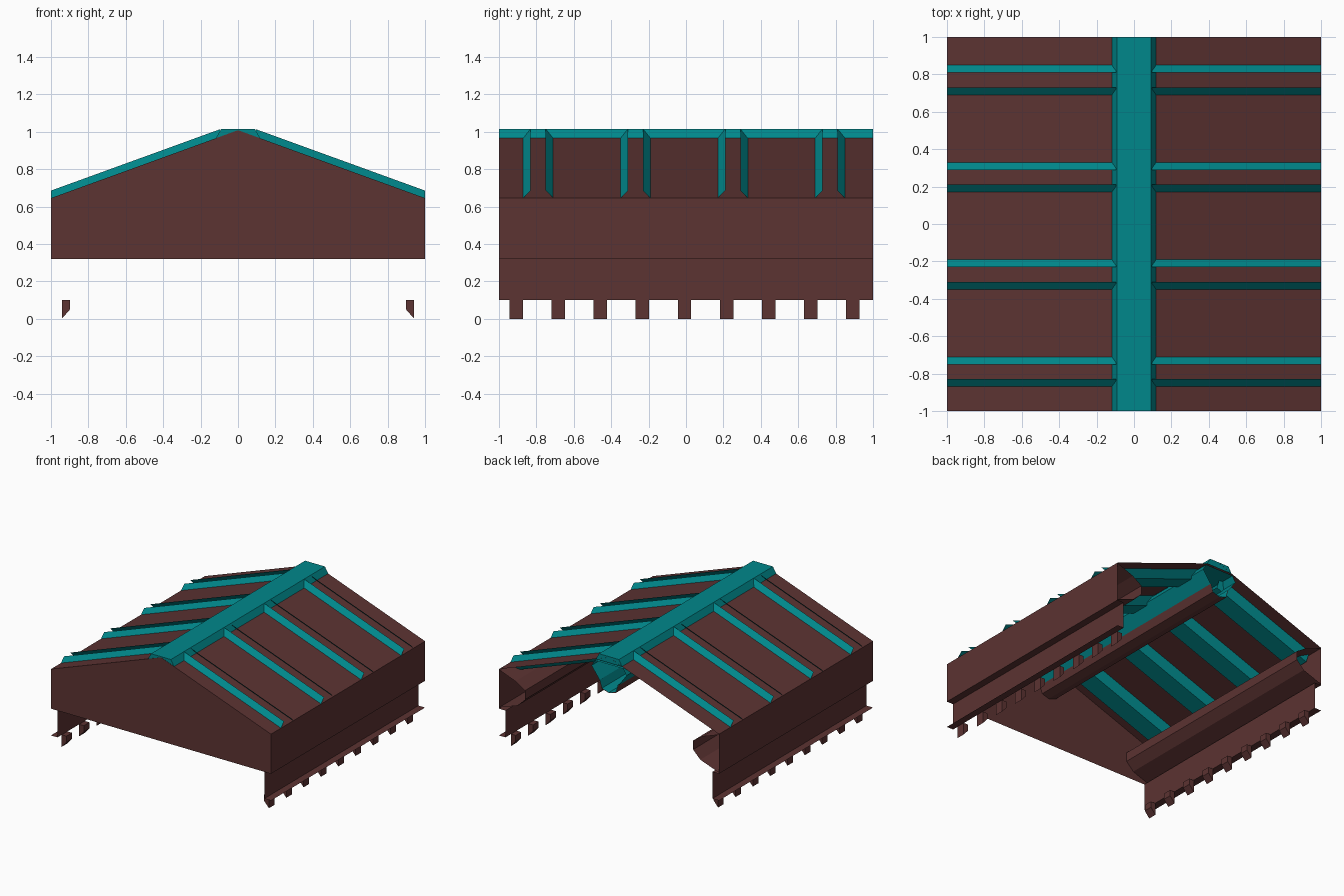
import bpy, bmesh

if "Cube" in bpy.data.objects:
    bpy.data.objects.remove(bpy.data.objects["Cube"])

def material(name, rgb):
    m = bpy.data.materials.new(name)
    m.diffuse_color = (*rgb, 1)
    m.use_nodes = True
    m.node_tree.nodes["Principled BSDF"].inputs["Base Color"].default_value = m.diffuse_color
    return m

BROWN = material("dark red brown", (0.107, 0.033, 0.032))
TEAL = material("teal", (0.0, 0.245, 0.26))

def sweep(name, start, end, colours, closed=False, cap=None, mirror=False):
    """Join two matching 3D profiles with quads; one colour (0 brown, 1 teal) per segment."""
    bm = bmesh.new()
    a = [bm.verts.new(p) for p in start]
    b = [bm.verts.new(p) for p in end]
    n = len(a)
    for i in range(n if closed else n - 1):
        j = (i + 1) % n
        f = bm.faces.new((a[i], a[j], b[j], b[i]))
        f.material_index = colours[i % len(colours)]
    if cap is not None:
        for loop in (a, b):
            bm.faces.new(loop).material_index = cap
    bmesh.ops.recalc_face_normals(bm, faces=bm.faces)
    me = bpy.data.meshes.new(name)
    bm.to_mesh(me)
    bm.free()
    me.materials.append(BROWN)
    me.materials.append(TEAL)
    ob = bpy.data.objects.new(name, me)
    bpy.context.collection.objects.link(ob)
    if mirror:
        ob.modifiers.new("mirror", 'MIRROR').use_axis = (True, False, False)
    return ob

def along_y(name, profile, y0, y1, colours, **kw):
    return sweep(name, [(x, y0, z) for x, z in profile],
                 [(x, y1, z) for x, z in profile], colours, **kw)

def roof_z(x):
    return 1.008 - 0.363 * x

def down_slope(name, profile, x0, x1, colours, **kw):
    return sweep(name, [(x0, y, roof_z(x0) + h) for y, h in profile],
                 [(x1, y, roof_z(x1) + h) for y, h in profile], colours, **kw)

# Flat roof panel
down_slope("roof_panel", [(-1, 0), (1, 0)], 0, 1, [0], mirror=True)

for c in (-0.79, -0.27, 0.25, 0.77):
    # Pair of leaning fins on top of the roof
    for s in (-1, 1):
        down_slope("roof_fin", [(c + s * 0.08, 0), (c + s * 0.04, 0.04)], 0.095, 1, [1], mirror=True)
    # Rafter under the roof
    down_slope("rafter", [(c - 0.12, -0.002), (c - 0.08, -0.07), (c + 0.08, -0.07), (c + 0.12, -0.002)],
               0.1, 0.98, [1], mirror=True)

# Ridge cap
along_y("ridge_cap", [(-0.12, 0.963), (-0.09, 1.015), (0.09, 1.015), (0.12, 0.963)],
        -1, 1, [1])
# Cap end plates, just inside the two ends
for y in (-0.998, 0.999):
    sweep("ridge_cap_end", [(-0.12, y, 0.963), (0.12, y, 0.963)],
          [(-0.09, y, 1.015), (0.09, y, 1.015)], [1])

# Ridge beam: hollow, teal upper part, brown underside
half = [(0.13, 0.95), (0.158, 0.90), (0.085, 0.80), (0.065, 0.735)]
beam = half + [(0, 0.715)] + [(-x, z) for x, z in reversed(half)]
along_y("ridge_beam", beam, -0.998, 1, [1, 1, 0, 0, 0, 0, 1, 1, 1], closed=True)

# Teal lining inside the beam's brown underside
lining = [(x * 0.95, z + 0.005) for x, z in beam[2:7]]
along_y("ridge_beam_lining", lining, -0.998, 1, [1])

# Front gable wall
G = -1
sweep("front_gable", [(-1, G, 0.32), (0, G, 0.32), (1, G, 0.32)],
      [(-1, G, 0.645), (0, G, 1.008), (1, G, 0.645)], [0])

# Side wall, stepping in to a lower skirt with a small outward lip
along_y("side_wall", [(1, 0.645), (1, 0.32), (0.94, 0.32), (0.94, 0.10), (1, 0.10)],
        -1, 1, [0], mirror=True)

# Faceted trim inside the eave, open at the ends
along_y("eave_trim", [(0.998, 0.64), (0.85, 0.585), (0.765, 0.53), (0.765, 0.456), (0.83, 0.39), (0.998, 0.33)],
        -0.998, 1, [0], mirror=True)

# Teeth below the skirt
for i in range(9):
    y = -0.908 + 0.225 * i
    along_y("tooth", [(0.898, 0.10), (0.942, 0.10), (0.942, 0.0), (0.898, 0.05)],
            y - 0.036, y + 0.036, [0], closed=True, cap=0, mirror=True)
